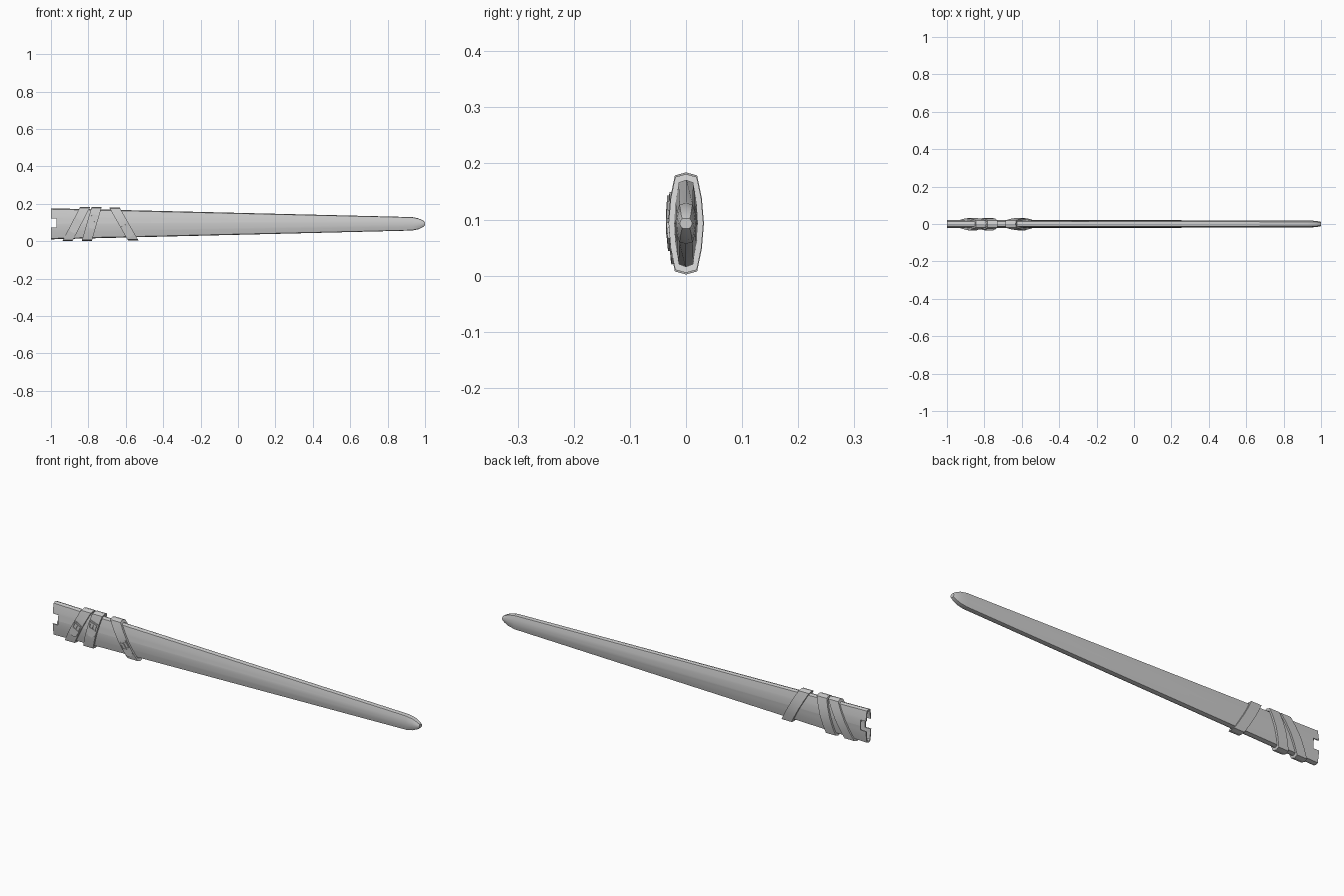
import bpy, bmesh, math
from mathutils import Matrix, Vector

if "Cube" in bpy.data.objects:
    bpy.data.objects.remove(bpy.data.objects["Cube"])

ZC = 0.093
# quarter outline of the flattened cross-section (thickness, height), unit size
QUARTER = [(0, 1), (0.62, 0.94), (0.88, 0.5), (1, 0)]
SECTION = (QUARTER + [(y, -z) for y, z in QUARTER[-2::-1]]
           + [(-y, -z) for y, z in QUARTER[1:]] + [(-y, z) for y, z in QUARTER[-2:0:-1]])


def make(name, rings, capped=True, closed=False):
    """Skin a list of equal rings into a mesh object."""
    bm = bmesh.new()
    vs = [[bm.verts.new(p) for p in r] for r in rings]
    pairs = list(zip(vs, vs[1:])) + ([(vs[-1], vs[0])] if closed else [])
    for a, b in pairs:
        for i in range(len(a)):
            j = (i + 1) % len(a)
            bm.faces.new((a[i], a[j], b[j], b[i]))
    if capped:
        bm.faces.new(vs[0])
        bm.faces.new(vs[-1])
    bmesh.ops.recalc_face_normals(bm, faces=bm.faces)
    me = bpy.data.meshes.new(name)
    bm.to_mesh(me)
    bm.free()
    ob = bpy.data.objects.new(name, me)
    bpy.context.collection.objects.link(ob)
    return ob


def smooth(ob, deg=25):
    bpy.ops.object.select_all(action='DESELECT')
    ob.select_set(True)
    bpy.context.view_layer.objects.active = ob
    bpy.ops.object.shade_smooth_by_angle(angle=math.radians(deg))


def ring(x, w, h, slope=0):
    return [(x + slope * z * h, y * w, ZC + z * h) for y, z in SECTION]


def cut(ob, cutter):
    m = ob.modifiers.new(cutter.name, 'BOOLEAN')
    m.operation, m.solver, m.object = 'DIFFERENCE', 'EXACT', cutter
    cutter.hide_render = True
    cutter.hide_set(True)


def box(bm, size, loc):
    bmesh.ops.create_cube(bm, size=1, matrix=Matrix.Translation(loc) @ Matrix.Diagonal((*size, 1)))


# tapered sheath with rounded tip
sheath = make("sheath", [ring(-1, 0.022, 0.083), ring(0.93, 0.019, 0.036),
                         ring(0.965, 0.017, 0.029), ring(0.99, 0.014, 0.017), ring(1, 0.011, 0.009)])
smooth(sheath)

# open mouth and the notch through both faces
mouth = make("mouth_cutter", [ring(-1.02, 0.016, 0.075), ring(-0.85, 0.015, 0.070)])
bm = bmesh.new()
box(bm, (0.08, 0.1, 0.05), (-1.01, 0, ZC + 0.004))
me = bpy.data.meshes.new("notch_cutter")
bm.to_mesh(me)
bm.free()
notch = bpy.data.objects.new("notch_cutter", me)
bpy.context.collection.objects.link(notch)
cut(sheath, mouth)
cut(sheath, notch)


def strap(name, x, slope, w, h, width):
    a, b = x - width / 2, x + width / 2
    ob = make(name, [ring(a, w, h, slope), ring(b, w, h, slope),
                     ring(b, w - 0.011, h - 0.011, slope), ring(a, w - 0.011, h - 0.011, slope)],
              capped=False, closed=True)
    smooth(ob)


def buckle(name, x, z, slope, depth, tilt):
    """Strap tail, square frame and prong, built flat then turned onto the strap."""
    place = (Matrix.Translation((x, -depth, z)) @ Matrix.Rotation(math.atan(slope), 4, 'Y')
             @ Matrix.Rotation(tilt, 4, 'X'))
    # overlapping strap tail with clipped end
    outline = [(-0.021, 0.022), (0.021, 0.022), (0.021, -0.042), (0.01, -0.054), (-0.01, -0.054), (-0.021, -0.042)]
    tail = make(name + "_strap_tail", [[(px, y, pz) for px, pz in outline] for y in (0.004, -0.002)])
    tail.matrix_world = place
    # frame bars and prong
    bm = bmesh.new()
    for s in (-1, 1):
        box(bm, (0.005, 0.005, 0.032), (s * 0.0165, -0.003, 0))
        box(bm, (0.038, 0.005, 0.005), (0, -0.003, s * 0.0135))
    box(bm, (0.005, 0.005, 0.03), (0, -0.0035, -0.002))
    me = bpy.data.meshes.new(name)
    bm.to_mesh(me)
    bm.free()
    ob = bpy.data.objects.new(name, me)
    ob.matrix_world = place
    bpy.context.collection.objects.link(ob)


# three slanted straps, each with a front buckle
# name, centre x, slope, half thickness, half height, width, buckle z, tilt
for n, x, sl, w, h, wd, bz, t in [
        ("mouth", -0.864, 0.52, 0.031, 0.091, 0.054, 0.096, 0.0),
        ("middle", -0.782, 0.29, 0.032, 0.091, 0.054, 0.122, -0.05),
        ("lower", -0.611, -0.57, 0.031, 0.088, 0.056, 0.072, 0.08)]:
    strap(n + "_strap", x, sl, w, h, wd)
    off = abs(bz - ZC) / h
    buckle(n + "_buckle", x + sl * (bz - ZC), bz, sl, w * (1 - 0.22 * off) - 0.001, t)
